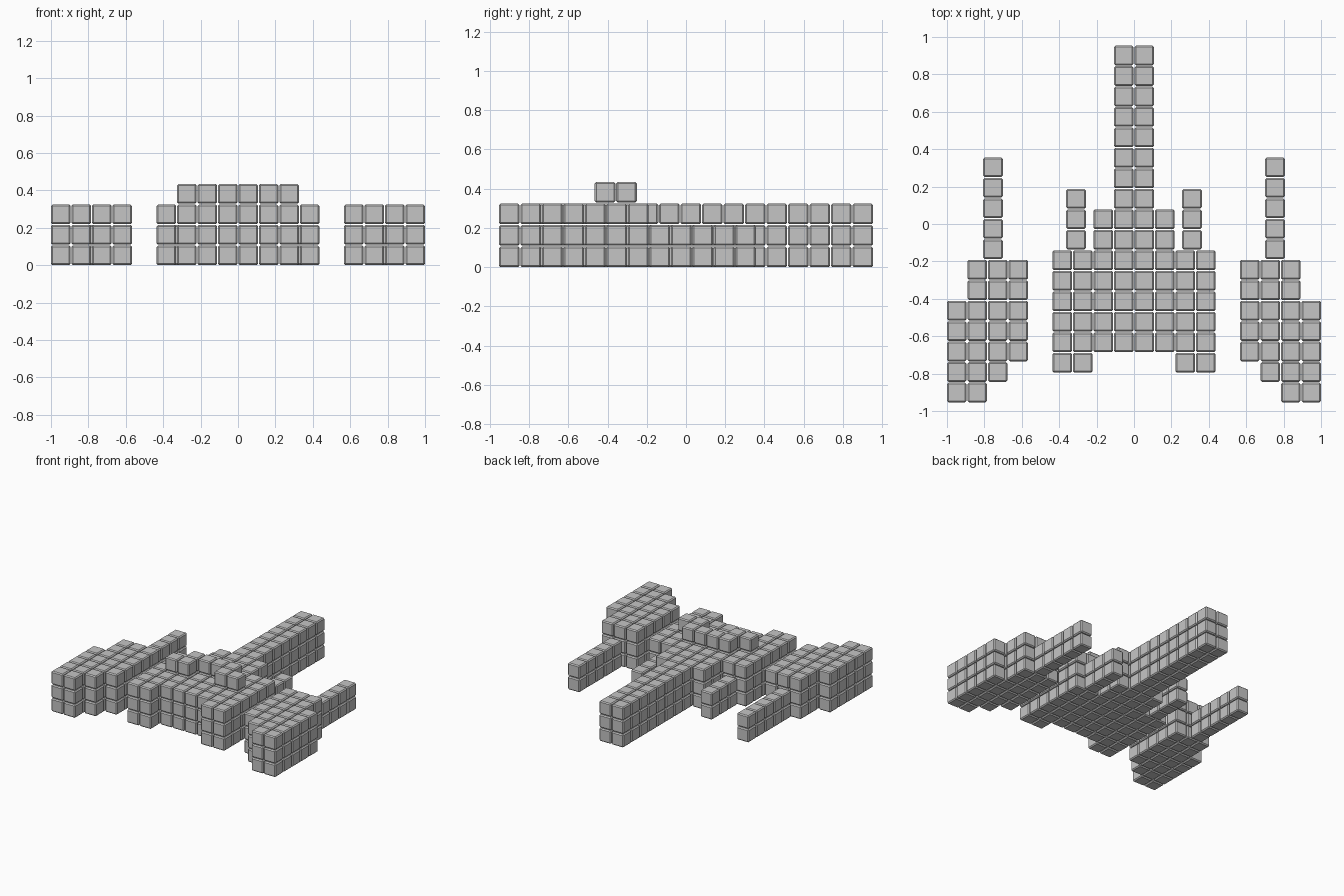
import bpy
import bmesh
from mathutils import Matrix, Vector

PITCH = 0.1095   # spacing of the block lattice
SIZE = 0.105     # edge length of one block
TAIL_Y = 0.901   # centre of the rearmost row

if "Cube" in bpy.data.objects:
    bpy.data.objects.remove(bpy.data.objects["Cube"], do_unlink=True)

grey = bpy.data.materials.new("plain grey")
grey.use_nodes = True
GREY = (0.56, 0.56, 0.56, 1)
grey.diffuse_color = GREY
grey.node_tree.nodes["Principled BSDF"].inputs["Base Color"].default_value = GREY


def row(n):
    """Centre of the n-th row, counted from the rear towards the front."""
    return TAIL_Y - n * PITCH


def col(n):
    """Centre of the n-th hull column, counted outwards from the middle."""
    return (n + 0.5) * PITCH


def blocks(name, cells, layers):
    """One object of separate bevelled blocks at (x, y) cells, stacked in layers."""
    bm = bmesh.new()
    for x, y in cells:
        for k in layers:
            centre = Vector((x, y, SIZE / 2 + k * PITCH))
            bmesh.ops.create_cube(bm, size=SIZE, matrix=Matrix.Translation(centre))
    mesh = bpy.data.meshes.new(name)
    bm.to_mesh(mesh)
    bm.free()
    mesh.materials.append(grey)
    obj = bpy.data.objects.new(name, mesh)
    bpy.context.collection.objects.link(obj)
    bevel = obj.modifiers.new("edge_bevel", 'BEVEL')
    bevel.width = 0.008
    bevel.segments = 1
    return obj


def mirrored(cells):
    return [(s * x, y) for s in (1, -1) for x, y in cells]


FULL, LOW, TOP = range(3), range(2), [3]

# Central hull with its long tail
blocks("hull", mirrored([(col(c), row(r)) for c in range(4) for r in range(10, 15)]), FULL)
blocks("tail", mirrored([(col(0), row(r)) for r in range(10)]), FULL)
blocks("tail_shoulders", mirrored([(col(1), row(r)) for r in (8, 9)]), FULL)
blocks("front_corners", mirrored([(col(c), row(15)) for c in (2, 3)]), FULL)
blocks("rear_thrusters", mirrored([(0.31, row(r)) for r in (7, 8, 9)]), LOW)

# Raised ridge on the hull, stepped forward at its ends
ridge = [(col(0), row(11)), (col(1), row(11)), (col(1), row(12)), (col(2), row(12))]
blocks("top_ridge", mirrored(ridge), TOP)

# Side pods: first and last row of each column, from the inner column outwards
POD_FRONT = -TAIL_Y
POD_OUTER = 1 - SIZE / 2
POD_ROWS = [(2, 6), (1, 6), (0, 6), (0, 4)]
pod = [(POD_OUTER - (3 - i) * PITCH, POD_FRONT + r * PITCH)
       for i, (first, last) in enumerate(POD_ROWS) for r in range(first, last + 1)]
spike = [(0.754, POD_FRONT + r * PITCH) for r in range(7, 12)]
for side, s in (("left", 1), ("right", -1)):
    blocks(side + "_pod", [(s * x, y) for x, y in pod], FULL)
    blocks(side + "_pod_spike", [(s * x, y) for x, y in spike], LOW)
